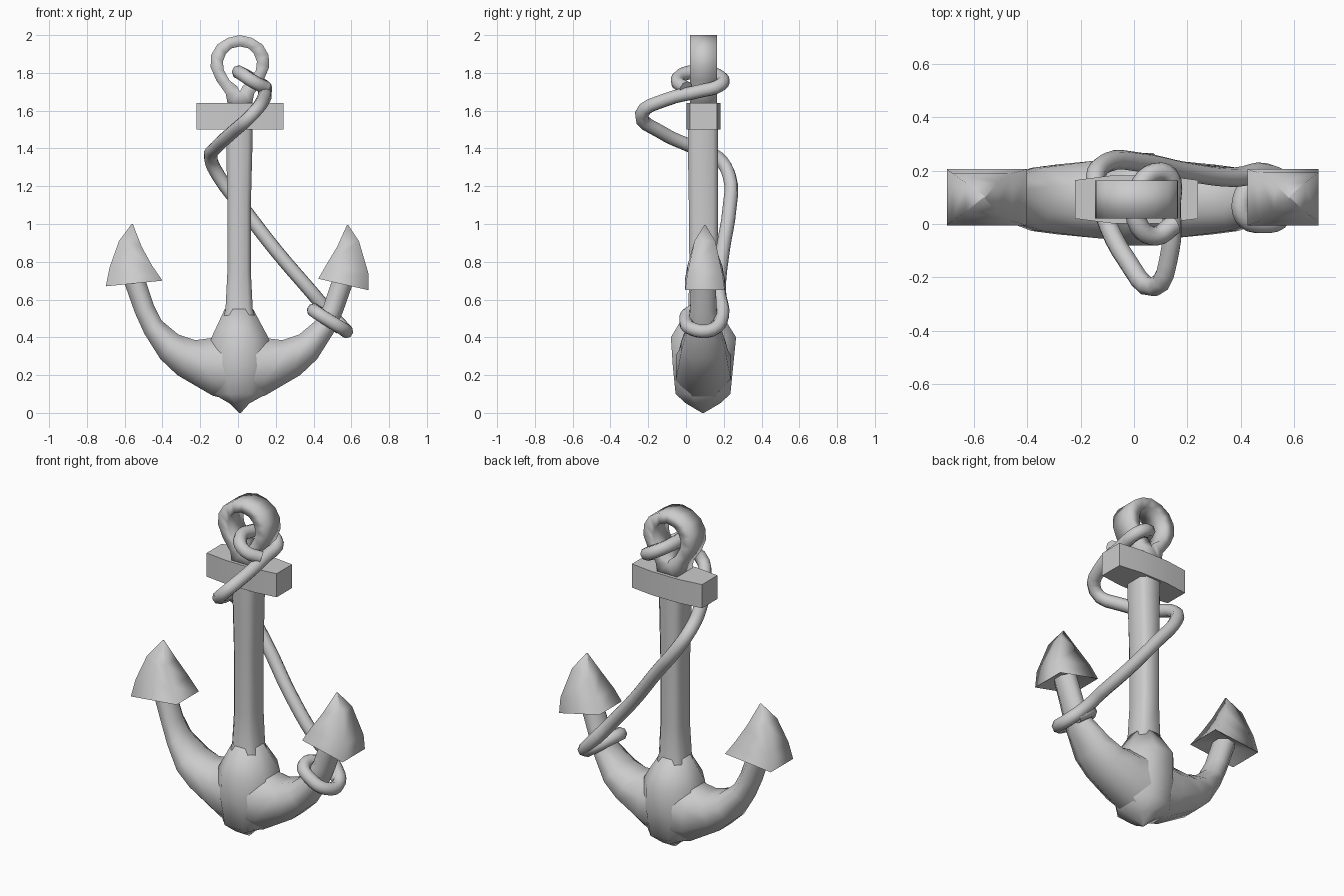
import bpy, bmesh, math
from mathutils import Vector

if "Cube" in bpy.data.objects:
    bpy.data.objects.remove(bpy.data.objects["Cube"])

YC = 0.092  # depth centre of the anchor


def finish(name, bm, angle):
    bmesh.ops.recalc_face_normals(bm, faces=bm.faces)
    me = bpy.data.meshes.new(name)
    bm.to_mesh(me)
    bm.free()
    ob = bpy.data.objects.new(name, me)
    bpy.context.collection.objects.link(ob)
    bpy.ops.object.select_all(action='DESELECT')
    bpy.context.view_layer.objects.active = ob
    ob.select_set(True)
    bpy.ops.object.shade_smooth_by_angle(angle=math.radians(angle))
    return ob


def loft(name, sections, sides=8, phase=math.pi / 8, angle=80, chamfer=None):
    """Each section: centre, half-axis u, half-axis v. chamfer = corner cut of an 8-sided box."""
    if chamfer is not None:
        k = 1 - chamfer
        shape = [(1, k), (k, 1), (-k, 1), (-1, k), (-1, -k), (-k, -1), (k, -1), (1, -k)]
    else:
        shape = [(math.cos(phase + i * 2 * math.pi / sides) / math.cos(phase),
                  math.sin(phase + i * 2 * math.pi / sides) / math.cos(phase)) for i in range(sides)]
    n = len(shape)
    bm = bmesh.new()
    rings = [[bm.verts.new(Vector(c) + Vector(u) * s + Vector(v) * t) for s, t in shape]
             for c, u, v in sections]
    for a, b in zip(rings, rings[1:]):
        for i in range(n):
            j = (i + 1) % n
            bm.faces.new((a[i], a[j], b[j], b[i]))
    bm.faces.new(rings[0])
    bm.faces.new(rings[-1])
    return finish(name, bm, angle)


def column(name, rows, **kw):
    """Rows: z, x min, x max, y min, y max."""
    loft(name, [(((a + b) / 2, (c + d) / 2, z), ((b - a) / 2, 0, 0), (0, (d - c) / 2, 0))
                for z, a, b, c, d in rows], **kw)


# Shank: boxy column with small chamfers
column("shank", [(0.40, -0.10, 0.12, -0.01, 0.19), (0.55, -0.066, 0.078, 0.012, 0.17),
                 (0.75, -0.056, 0.068, 0.018, 0.168), (1.1, -0.056, 0.068, 0.015, 0.17),
                 (1.4, -0.062, 0.076, 0.01, 0.17), (1.6, -0.065, 0.08, 0.01, 0.17)], chamfer=0.35)

# Crown: flared body with pointed foot
column("crown", [(0.0, 0.005, 0.015, 0.085, 0.095), (0.05, -0.045, 0.06, -0.0, 0.18),
                 (0.1, -0.13, 0.15, -0.055, 0.235), (0.25, -0.17, 0.19, -0.07, 0.25),
                 (0.4, -0.14, 0.16, -0.08, 0.265), (0.55, -0.07, 0.08, 0.01, 0.172)])

# Arms: lofted between upper and lower outline points, with half depth
arm = [((0.0, 0.42), (0.0, 0.055), 0.15), ((0.15, 0.395), (0.14, 0.092), 0.145),
       ((0.23, 0.385), (0.325, 0.20), 0.13), ((0.32, 0.415), (0.415, 0.285), 0.118),
       ((0.41, 0.49), (0.50, 0.42), 0.085), ((0.45, 0.57), (0.55, 0.53), 0.07),
       ((0.50, 0.72), (0.61, 0.70), 0.065)]
for side, name in ((-1, "arm_left"), (1, "arm_right")):
    loft(name, [((side * (ux + lx) / 2 + 0.004, YC, (uz + lz) / 2),
                 ((ux - lx) / 2 * side, 0, (uz - lz) / 2), (0, d, 0))
                for (ux, uz), (lx, lz), d in arm])

# Flukes: four-sided pointed heads, hollowed a little underneath
#   rows: outer (x, z), inner (x, z), half depth
fluke = {
    "fluke_left": (-1, [((0.58, 0.73), (0.53, 0.74), 0.03),
                        ((0.70, 0.67), (0.40, 0.70), 0.105), ((0.68, 0.77), (0.455, 0.78), 0.09),
                        ((0.63, 0.91), (0.51, 0.88), 0.055), ((0.563, 1.0), (0.557, 1.0), 0.003)]),
    "fluke_right": (1, [((0.58, 0.72), (0.53, 0.73), 0.03),
                        ((0.69, 0.65), (0.425, 0.71), 0.105), ((0.69, 0.74), (0.465, 0.78), 0.092),
                        ((0.64, 0.91), (0.525, 0.88), 0.055), ((0.583, 0.995), (0.577, 0.995), 0.003)]),
}
for name, (side, rows) in fluke.items():
    loft(name, [((side * (ox + ix) / 2, YC + 0.008, (oz + iz) / 2),
                 (side * (ox - ix) / 2, 0, (oz - iz) / 2), (0, d, 0))
                for (ox, oz), (ix, iz), d in rows], sides=4, phase=math.pi / 4, angle=100)

# Stock: crossbar, slightly fuller in the middle
loft("stock", [((x, YC, 1.57), (0, d, 0), (0, 0, 0.07))
               for x, d in ((-0.22, 0.072), (-0.08, 0.09), (0.10, 0.09), (0.24, 0.072))],
     sides=4, phase=math.pi / 4, angle=80)

# Top eye: flat strap bent to a teardrop, merging into the neck above the stock
bm = bmesh.new()
half = [((0.0, 2.0), (0.0, 1.94)), ((0.065, 1.985), (0.045, 1.93)), ((0.12, 1.95), (0.075, 1.90)),
        ((0.152, 1.895), (0.09, 1.86)), ((0.155, 1.83), (0.085, 1.815)), ((0.125, 1.76), (0.055, 1.76)),
        ((0.075, 1.69), (0.015, 1.73)), ((0.062, 1.62), (0.0, 1.70))]
loop = [(0.01 + x, z, 0.01 + u, w) for (x, z), (u, w) in half]
loop += [(0.01 - x, z, 0.01 - u, w) for (x, z), (u, w) in half[:0:-1]]
rings = [[bm.verts.new((x, 0.02, z)), bm.verts.new((x, 0.163, z)),
          bm.verts.new((u, 0.163, w)), bm.verts.new((u, 0.02, w))] for x, z, u, w in loop]
for i, a in enumerate(rings):
    b = rings[(i + 1) % len(rings)]
    for k in range(4):
        bm.faces.new((a[k], a[(k + 1) % 4], b[(k + 1) % 4], b[k]))
bmesh.ops.remove_doubles(bm, verts=bm.verts, dist=0.0005)
finish("top_eye", bm, 100)

# Rope: looped on the eye, wound round the shank, tied to the right arm
path = [(0.15, 0.0, 1.72), (0.08, -0.045, 1.755), (0.02, -0.01, 1.795), (0.01, 0.10, 1.80),
        (0.06, 0.185, 1.775), (0.13, 0.18, 1.735), (0.14, 0.06, 1.70), (0.135, -0.10, 1.66),
        (0.075, -0.235, 1.58), (-0.03, -0.13, 1.485), (-0.11, 0.03, 1.41), (-0.145, 0.17, 1.35),
        (-0.10, 0.23, 1.25), (0.03, 0.23, 1.08), (0.20, 0.195, 0.86), (0.38, 0.175, 0.65),
        (0.50, 0.19, 0.51), (0.565, 0.14, 0.44), (0.555, 0.03, 0.445), (0.48, -0.0, 0.49),
        (0.41, 0.03, 0.535), (0.41, 0.11, 0.54), (0.47, 0.175, 0.50), (0.54, 0.16, 0.45)]
cu = bpy.data.curves.new("rope", 'CURVE')
cu.dimensions = '3D'
cu.bevel_depth = 0.037
cu.bevel_resolution = 2
cu.resolution_u = 4
cu.use_fill_caps = True
sp = cu.splines.new('BEZIER')
sp.bezier_points.add(len(path) - 1)
for bp, co in zip(sp.bezier_points, path):
    bp.co = co
    bp.handle_left_type = bp.handle_right_type = 'AUTO'
rope = bpy.data.objects.new("rope", cu)
bpy.context.collection.objects.link(rope)
